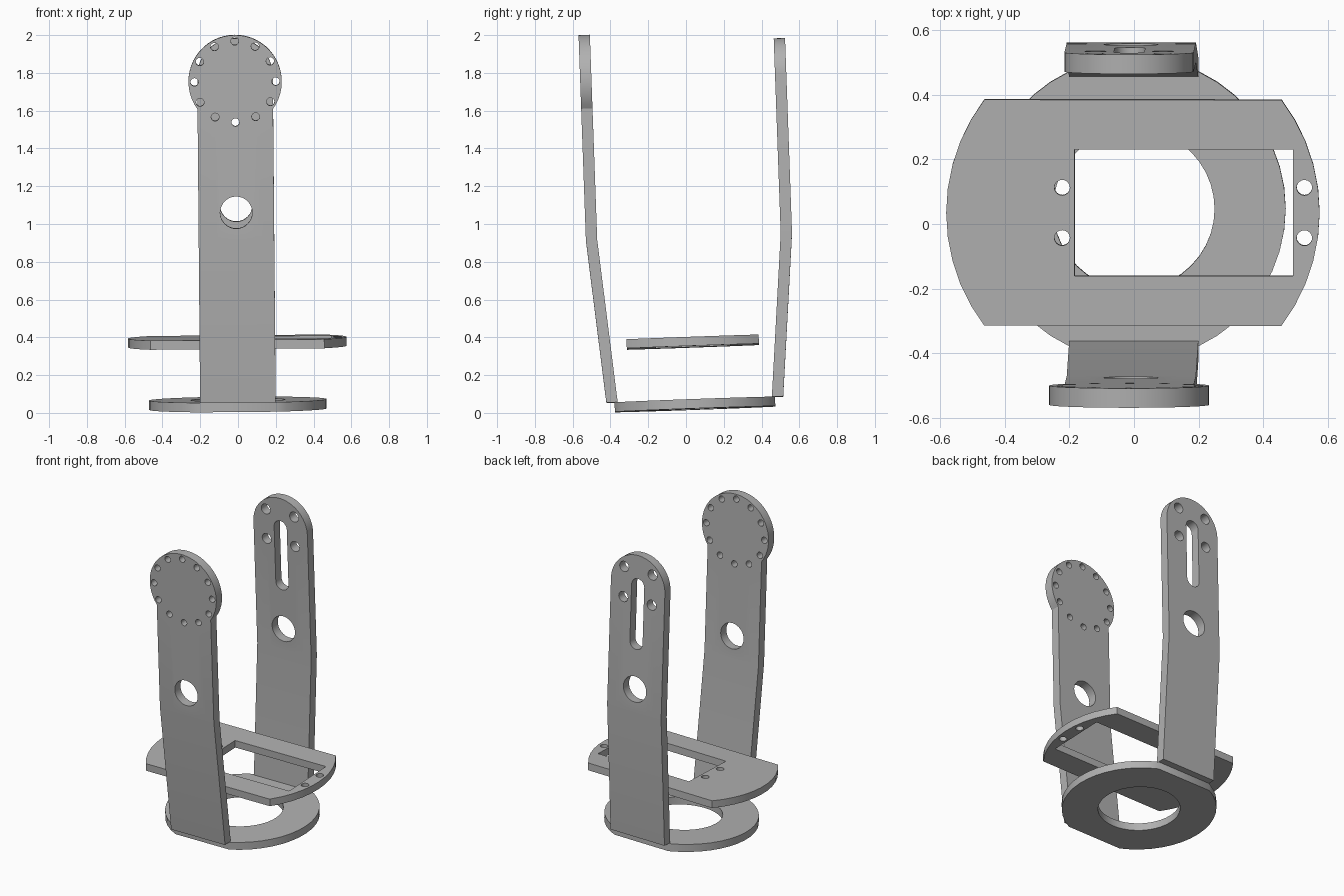
import bpy
import bmesh
from math import radians, sin, cos, asin, acos, pi
from mathutils import Matrix

cube = bpy.data.objects.get("Cube")
if cube:
    bpy.data.objects.remove(cube)

# Single grey material
grey = bpy.data.materials.new("plain grey")
grey.use_nodes = True
grey.diffuse_color = (0.44, 0.44, 0.44, 1)
grey.node_tree.nodes["Principled BSDF"].inputs["Base Color"].default_value = grey.diffuse_color

# The whole bracket leans slightly back and sideways
TILT = Matrix.Rotation(radians(2.05), 4, "X") @ Matrix.Rotation(radians(-0.5), 4, "Y")
MID_Y = 0.049
FLOOR = 0.068      # top of the base ring
BEND = 0.93        # height where the arms kink
LEAN = 0.09        # inward slope below the kink


def arc(cx, cy, r, start, end, steps):
    return [(cx + r * cos(start + (end - start) * i / steps),
             cy + r * sin(start + (end - start) * i / steps)) for i in range(steps + 1)]


def circle(cx, cy, r, steps=24):
    return arc(cx, cy, r, 0, 2 * pi, steps)[:-1]


def flat_sided_disc(r, half, steps):
    """Disc with its front and back cut straight."""
    a = asin(half / r)
    return arc(0, 0, r, -a, a, steps) + arc(0, 0, r, pi - a, pi + a, steps)


def arm_outline(half_width, r, centre_z, steps):
    """Straight strip with a round head."""
    a = acos(min(1, half_width / r))
    return [(-half_width, FLOOR), (half_width, FLOOR)] + arc(0, centre_z, r, -a, pi + a, steps)


def make_plate(name, loops, thickness, place, lean=0):
    """Extrude an outline with holes, optionally kink it, then place it."""
    curve = bpy.data.curves.new(name + "_outline", "CURVE")
    curve.dimensions = "2D"
    curve.fill_mode = "BOTH"
    curve.extrude = thickness / 2
    for loop in loops:
        spline = curve.splines.new("POLY")
        spline.points.add(len(loop) - 1)
        for point, (x, y) in zip(spline.points, loop):
            point.co = (x, y, 0, 1)
        spline.use_cyclic_u = True
    helper = bpy.data.objects.new(name + "_outline", curve)
    bpy.context.collection.objects.link(helper)
    bpy.context.view_layer.update()
    mesh = bpy.data.meshes.new_from_object(
        helper.evaluated_get(bpy.context.evaluated_depsgraph_get()))
    bpy.data.objects.remove(helper)
    bpy.data.curves.remove(curve)

    bm = bmesh.new()
    bm.from_mesh(mesh)
    bmesh.ops.remove_doubles(bm, verts=bm.verts, dist=0.0005)
    if lean:
        bmesh.ops.bisect_plane(bm, geom=bm.verts[:] + bm.edges[:] + bm.faces[:],
                               plane_co=(0, BEND, 0), plane_no=(0, 1, 0))
        for v in bm.verts:
            v.co.z += lean * max(0, BEND - v.co.y)
    bm.transform(TILT @ place)
    bmesh.ops.recalc_face_normals(bm, faces=bm.faces)
    bm.to_mesh(mesh)
    bm.free()

    mesh.name = name
    mesh.materials.clear()
    mesh.materials.append(grey)
    obj = bpy.data.objects.new(name, mesh)
    bpy.context.collection.objects.link(obj)
    bpy.ops.object.select_all(action="DESELECT")
    obj.select_set(True)
    bpy.context.view_layer.objects.active = obj
    bpy.ops.object.shade_smooth_by_angle(angle=radians(30))
    return obj


# Base ring
make_plate("base_ring",
           [flat_sided_disc(0.47, 0.425, 16), circle(0, 0, 0.25, 40)],
           0.05, Matrix.Translation((0, MID_Y, FLOOR - 0.025)))

# Middle mounting plate with an offset window and four screw holes
window = [(-0.18, -0.196), (0.495, -0.196), (0.495, 0.196), (-0.18, 0.196)]
screws = [circle(x, y, 0.024, 16) for x in (-0.219, 0.531) for y in (-0.078, 0.078)]
make_plate("mounting_plate",
           [flat_sided_disc(0.578, 0.35, 10), window] + screws,
           0.048, Matrix.Translation((0, MID_Y, 0.373)))

# Arms stand upright on either side of the base
THICK = 0.06
REACH = 0.486 + THICK / 2
UPRIGHT = Matrix.Rotation(pi / 2, 4, "X")
cable_hole = circle(0, 1.079, 0.085, 32)

# Front arm with a round head and a ring of bolt holes
head_z = 1.772
bolts = [circle(x, z, 0.021, 16) for x, z in circle(0, head_z, 0.215, 12)]
make_plate("front_arm",
           [arm_outline(0.2, 0.247, head_z, 36), cable_hole] + bolts,
           THICK, Matrix.Translation((0, MID_Y - REACH, 0)) @ UPRIGHT, -LEAN)

# Back arm with a slot and four bolt holes
top_z = 1.765
slot = arc(0, top_z, 0.047, 0, pi, 10) + arc(0, 1.39, 0.047, pi, 2 * pi, 10)
bolts = [circle(x, top_z + z, 0.034, 16) for x in (-0.105, 0.105) for z in (-0.1, 0.1)]
make_plate("back_arm",
           [arm_outline(0.2, 0.2, top_z, 24), cable_hole, slot] + bolts,
           THICK, Matrix.Translation((0, MID_Y + REACH, 0)) @ UPRIGHT, LEAN)
